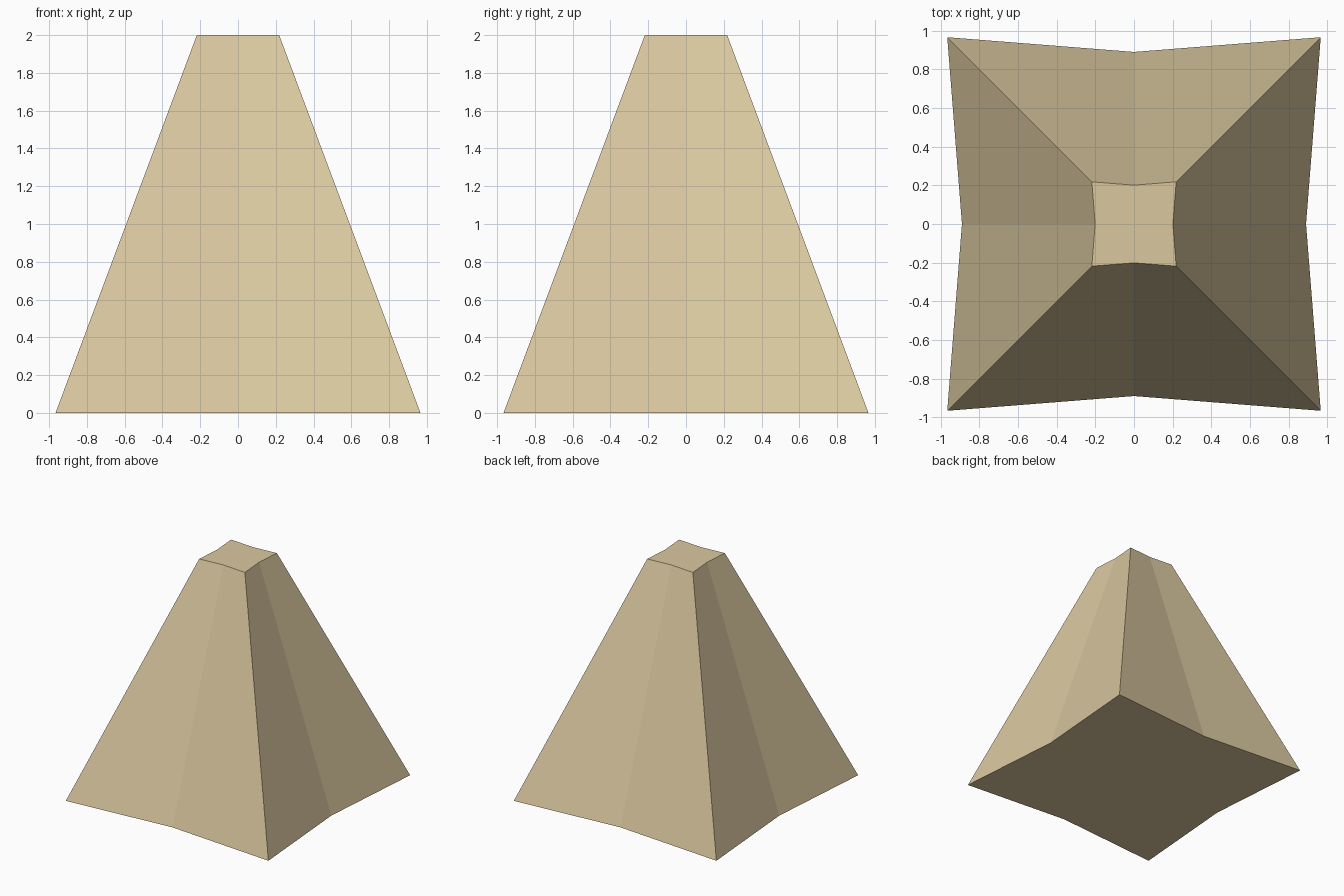
import bpy, bmesh

if "Cube" in bpy.data.objects:
    bpy.data.objects.remove(bpy.data.objects["Cube"])

sand = bpy.data.materials.new("sandstone")
sand.diffuse_color = (0.70, 0.58, 0.35, 1.0)
sand.use_nodes = True
sand.node_tree.nodes["Principled BSDF"].inputs["Base Color"].default_value = sand.diffuse_color


def star_ring(bm, corner, middle, z):
    """Square ring whose side midpoints are pulled inwards."""
    pts = []
    x, y = 1, 1
    for _ in range(4):
        pts.append((x * corner, y * corner))
        nx, ny = -y, x  # next corner, counter-clockwise
        pts.append(((x + nx) / 2 * middle, (y + ny) / 2 * middle))
        x, y = nx, ny
    return [bm.verts.new((px, py, z)) for px, py in pts]


# Truncated pyramid with creased, concave sides
bm = bmesh.new()
base = star_ring(bm, 0.966, 0.89, 0.0)
top = star_ring(bm, 0.218, 0.201, 2.0)
for i in range(8):
    j = (i + 1) % 8
    bm.faces.new((base[i], base[j], top[j], top[i]))
bm.faces.new(top)
bm.faces.new(base[::-1])
bmesh.ops.recalc_face_normals(bm, faces=bm.faces[:])

mesh = bpy.data.meshes.new("truncated_pyramid")
bm.to_mesh(mesh)
bm.free()
mesh.materials.append(sand)
pyramid = bpy.data.objects.new("truncated_pyramid", mesh)
bpy.context.collection.objects.link(pyramid)
